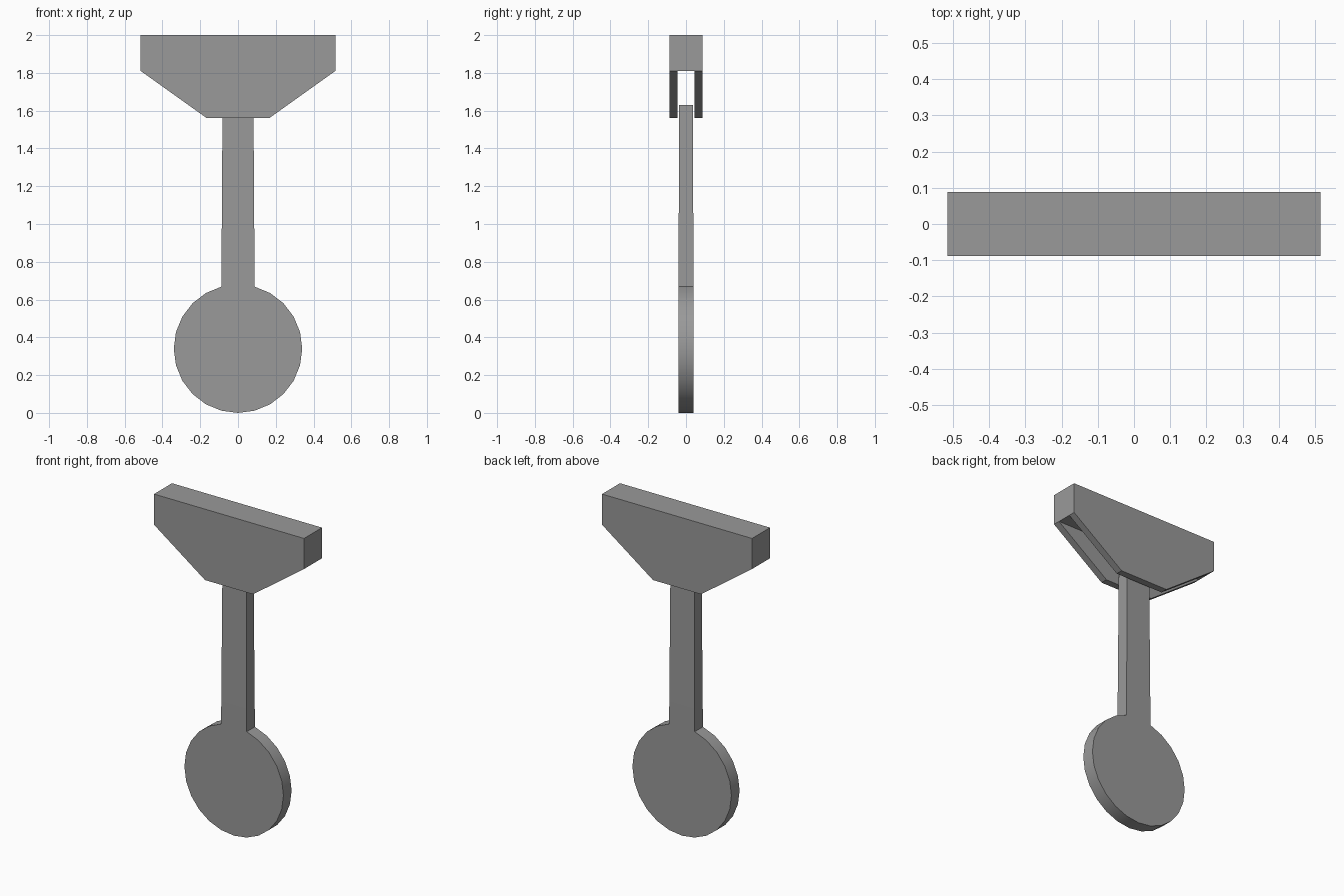
import bpy, bmesh, math

cube = bpy.data.objects.get("Cube")
if cube:
    bpy.data.objects.remove(cube, do_unlink=True)

grey = bpy.data.materials.new("mid_grey")
grey.use_nodes = True
colour = (0.32, 0.32, 0.32, 1)
grey.diffuse_color = colour
grey.node_tree.nodes["Principled BSDF"].inputs["Base Color"].default_value = colour


def finish(name, bm):
    bmesh.ops.recalc_face_normals(bm, faces=bm.faces)
    mesh = bpy.data.meshes.new(name)
    bm.to_mesh(mesh)
    bm.free()
    mesh.materials.append(grey)
    obj = bpy.data.objects.new(name, mesh)
    bpy.context.collection.objects.link(obj)
    bpy.ops.object.select_all(action='DESELECT')
    obj.select_set(True)
    bpy.context.view_layer.objects.active = obj
    bpy.ops.object.shade_smooth_by_angle(angle=math.radians(30))
    return obj


# Bracket: solid top bar with two tapering cheeks and an open slot between them
outline = [(-0.515, 2.0), (0.515, 2.0), (0.515, 1.81),
           (0.165, 1.56), (-0.165, 1.56), (-0.515, 1.81)]
bm = bmesh.new()
layers = [[bm.verts.new((x, y, z)) for x, z in outline]
          for y in (-0.088, -0.045, 0.045, 0.088)]
for k in (0, 3):                      # outer cheek faces
    bm.faces.new(layers[k])
for k in (1, 2):                      # inner cheek faces
    bm.faces.new(layers[k][2:])
for k in range(3):                    # rims and slot roof
    a, b = layers[k], layers[k + 1]
    edges = [(0, 1), (1, 2), (5, 0)]
    edges += [(2, 5)] if k == 1 else [(2, 3), (3, 4), (4, 5)]
    for i, j in edges:
        bm.faces.new((a[i], a[j], b[j], b[i]))
bmesh.ops.dissolve_limit(bm, angle_limit=0.01, verts=bm.verts, edges=bm.edges)
finish("slotted_bracket", bm)

# Pendulum: 24-sided disc with its top vertex left out, so the chord carries the rod
R, T = 0.34, 0.04
bm = bmesh.new()
angles = [math.radians(90 + 15 * i) for i in range(1, 24)]
front, back = [[bm.verts.new((R * math.cos(a), y, R + R * math.sin(a))) for a in angles]
               for y in (-T, T)]
bm.faces.new(front)
bm.faces.new(back)
for i in range(22):
    bm.faces.new((front[i], front[i + 1], back[i + 1], back[i]))

# Rod rises from the chord and tapers slightly to its top
base = [front[0], back[0], back[-1], front[-1]]
top = [bm.verts.new((v.co.x * 0.93, v.co.y * 0.9, 1.63)) for v in base]
for i in range(4):
    j = (i + 1) % 4
    bm.faces.new((base[i], base[j], top[j], top[i]))
bm.faces.new(top)
finish("pendulum_rod_and_disc", bm)
